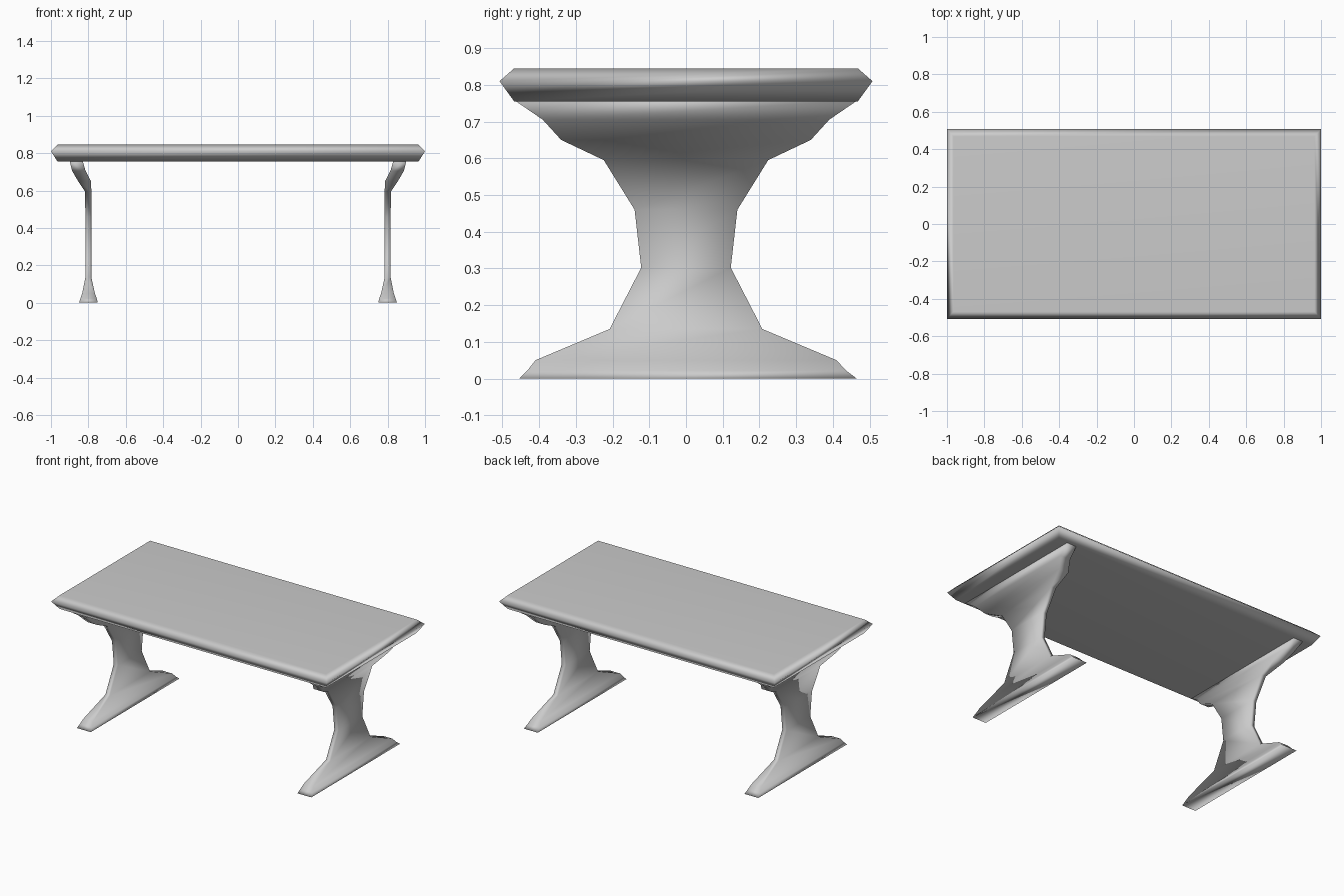
import bpy
import bmesh

if "Cube" in bpy.data.objects:
    bpy.data.objects.remove(bpy.data.objects["Cube"])


def loft(name, sections):
    """Stack rectangles (z, x0, x1, y0, y1) into a closed smooth solid."""
    bm = bmesh.new()
    rings = []
    for z, x0, x1, y0, y1 in sections:
        corners = ((x0, y0), (x1, y0), (x1, y1), (x0, y1))
        rings.append([bm.verts.new((x, y, z)) for x, y in corners])
    for low, high in zip(rings, rings[1:]):
        for i in range(4):
            j = (i + 1) % 4
            bm.faces.new((low[i], low[j], high[j], high[i]))
    bm.faces.new(rings[0][::-1])
    bm.faces.new(rings[-1])
    for face in bm.faces:
        face.smooth = True
    mesh = bpy.data.meshes.new(name)
    bm.to_mesh(mesh)
    bm.free()
    obj = bpy.data.objects.new(name, mesh)
    bpy.context.collection.objects.link(obj)
    return obj


# Table top: slab with a pointed, bevelled rim
top = loft("table_top", [(z, -x, x, -y, y) for z, x, y in (
    (0.755, 0.965, 0.468),
    (0.81, 1.0, 0.508),
    (0.845, 0.965, 0.468),
)])
top.modifiers.new("flat_top_shading", 'WEIGHTED_NORMAL')

# Pedestal leg: wide foot, narrow waist, flared outward-leaning bracket
leg = loft("pedestal_legs", [
    (0.0, 0.75, 0.85, -0.455, 0.465),
    (0.022, 0.755, 0.843, -0.432, 0.436),
    (0.05, 0.765, 0.833, -0.41, 0.41),
    (0.135, 0.784, 0.816, -0.208, 0.208),
    (0.302, 0.784, 0.816, -0.122, 0.122),
    (0.46, 0.784, 0.816, -0.14, 0.14),
    (0.595, 0.784, 0.818, -0.224, 0.224),
    (0.65, 0.786, 0.855, -0.34, 0.34),
    (0.705, 0.815, 0.887, -0.39, 0.39),
    (0.757, 0.83, 0.90, -0.466, 0.466),
])
leg.modifiers.new("other_side", 'MIRROR').use_axis = (True, False, False)
